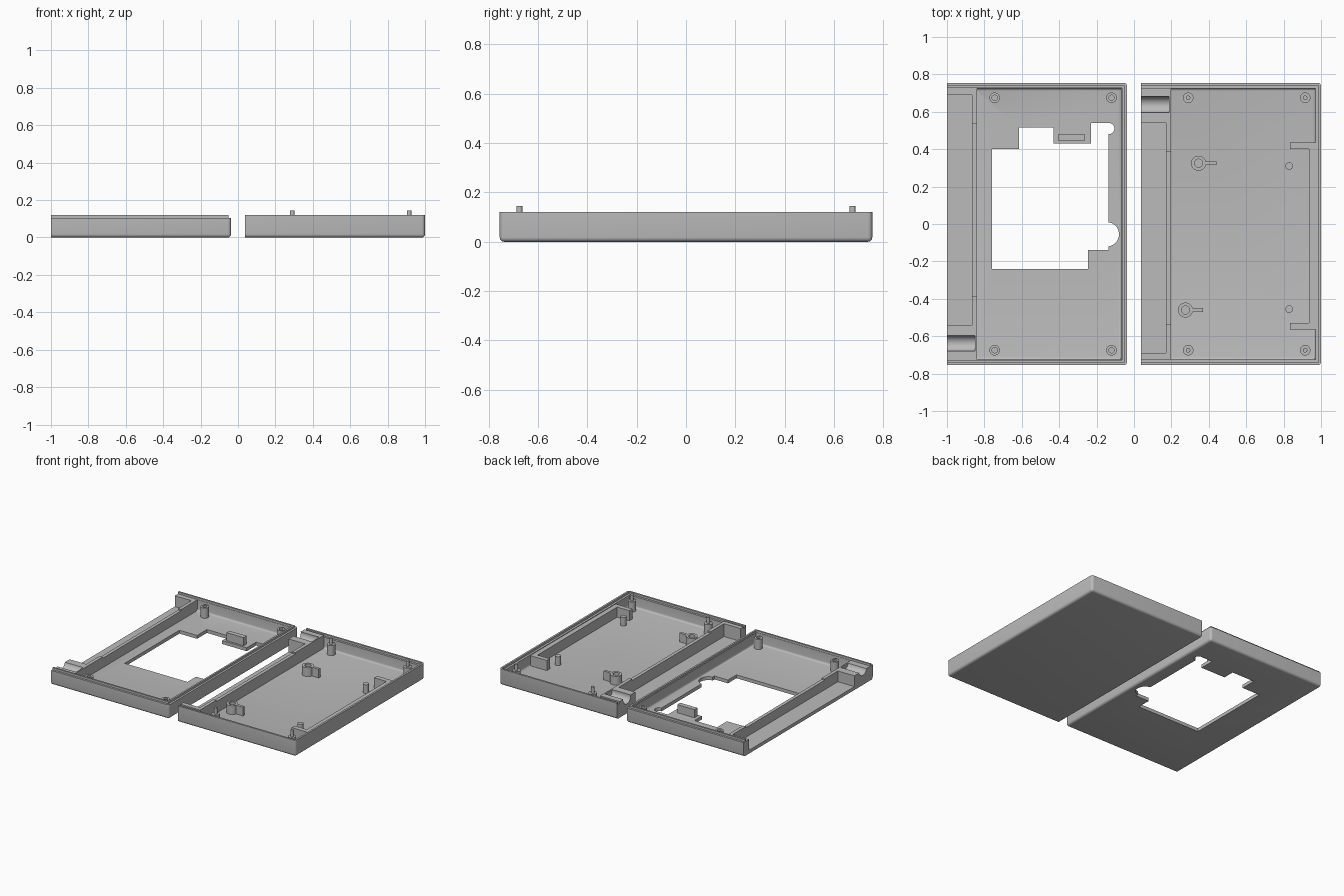
import bpy, bmesh, math
from mathutils import Vector, Matrix

if "Cube" in bpy.data.objects:
    bpy.data.objects.remove(bpy.data.objects["Cube"])

mat = bpy.data.materials.new("plain_grey")
mat.diffuse_color = (0.5, 0.5, 0.5, 1)
mat.use_nodes = True
mat.node_tree.nodes["Principled BSDF"].inputs["Base Color"].default_value = mat.diffuse_color

W, X0, X1, Y = 0.755, -1.0, -0.037, 0.755   # half-shell footprint
FLOOR = 0.025


def left(x, y):
    return x, y


def right(x, y):
    return x + 1.037, -y


def finish(name, bm, smooth=True):
    bmesh.ops.recalc_face_normals(bm, faces=bm.faces)
    me = bpy.data.meshes.new(name)
    bm.to_mesh(me)
    bm.free()
    me.materials.append(mat)
    ob = bpy.data.objects.new(name, me)
    bpy.context.collection.objects.link(ob)
    if smooth:
        shade(ob)
    return ob


def shade(ob):
    bpy.ops.object.select_all(action='DESELECT')
    ob.select_set(True)
    bpy.context.view_layer.objects.active = ob
    bpy.ops.object.shade_smooth_by_angle(angle=math.radians(30))


def box(name, place, xs, ys, zs, bevel=0, rule=None):
    """Box in left-shell coordinates; rule picks the edges to round."""
    a, b = place(xs[0], ys[0]), place(xs[1], ys[1])
    lo = Vector((min(a[0], b[0]), min(a[1], b[1]), zs[0]))
    hi = Vector((max(a[0], b[0]), max(a[1], b[1]), zs[1]))
    bm = bmesh.new()
    bmesh.ops.create_cube(bm, size=1, matrix=Matrix.Translation((lo + hi) / 2) @ Matrix.Diagonal((*(hi - lo), 1)))
    if bevel:
        edges = [e for e in bm.edges if rule((e.verts[0].co + e.verts[1].co) / 2, lo, hi)]
        bmesh.ops.bevel(bm, geom=edges, offset=bevel, segments=4, profile=0.5, affect='EDGES')
    return finish(name, bm)


def lathe(name, x, y, profile, steps=32):
    """Turn a closed (radius, z) outline around a vertical axis."""
    bm = bmesh.new()
    vs = [bm.verts.new((x + r, y, z)) for r, z in profile]
    es = [bm.edges.new((vs[i], vs[(i + 1) % len(vs)])) for i in range(len(vs))]
    bmesh.ops.spin(bm, geom=vs + es, cent=(x, y, 0), axis=(0, 0, 1), angle=2 * math.pi, steps=steps)
    bmesh.ops.remove_doubles(bm, verts=bm.verts, dist=1e-5)
    bmesh.ops.dissolve_degenerate(bm, edges=bm.edges, dist=1e-5)
    return finish(name, bm)


def tube(name, x, y, ro, ri, top):
    return lathe(name, x, y, [(ri, FLOOR + .005), (ri, top), (ro, top), (ro, .015), (0, .015), (0, FLOOR + .005)])


def post(name, x, y, r, z0, top):
    return lathe(name, x, y, [(0, z0), (r, z0), (r, top), (0, top)])


def cylinder(name, matrix, r, depth):
    bm = bmesh.new()
    bmesh.ops.create_cone(bm, cap_ends=True, segments=40, radius1=r, radius2=r, depth=depth, matrix=matrix)
    return finish(name, bm)


def cut(ob, cutter):
    m = ob.modifiers.new("cut", 'BOOLEAN')
    m.operation, m.object, m.solver = 'DIFFERENCE', cutter, 'EXACT'
    bpy.ops.object.select_all(action='DESELECT')
    bpy.context.view_layer.objects.active = ob
    ob.select_set(True)
    bpy.ops.object.modifier_apply(modifier=m.name)
    bpy.data.objects.remove(cutter)


def outer_edges(c, lo, hi):
    # bottom edges and far vertical corners; the open end stays square
    return c.x > lo.x + 1e-4 and (abs(c.z - lo.z) < 1e-4 or
                                  (c.x > hi.x - 1e-4 and abs(c.z - hi.z) > 1e-4))


def low_edges(c, lo, hi):
    return abs(c.z - lo.z) < 1e-4 and c.x > lo.x + 1e-4


def rim(place, inset, width, z0, z1):
    """Three strips following the closed sides, as (xs, ys, zs)."""
    i, j = inset, inset + width
    return [((X0, X1 - i), (Y - j, Y - i), (z0, z1)),
            ((X0, X1 - i), (-Y + j, -Y + i), (z0, z1)),
            ((X1 - j, X1 - i), (-Y + i, Y - i), (z0, z1))]


def make_shell(name, place, top):
    ob = box(name, place, (X0, X1), (-Y, Y), (0, top), 0.018, outer_edges)
    # main compartment, open side channel, lowered middle of the divider
    cut(ob, box("c", place, (-.84, X1 - .03), (-.725, .725), (FLOOR, .3), 0.014, low_edges))
    cut(ob, box("c", place, (-1.2, -.865), (-.54, .69), (FLOOR, .3)))
    cut(ob, box("c", place, (-.9, -.8), (-.385, .535), (top - .01, .3)))
    # round trough in the end block
    x, y = place(-1.0, -.638)
    cut(ob, cylinder("c", Matrix.Translation((x, y, .113)) @ Matrix.Rotation(math.pi / 2, 4, 'Y'), .043, .3))
    return ob


# ---- left half: window, lip, bosses ----
shell = make_shell("left_shell", left, .105)
outline = [(-.76, -.24), (-.245, -.24), (-.245, -.14), (-.135, -.14), (-.135, .54), (-.23, .54),
           (-.23, .43), (-.43, .43), (-.43, .515), (-.615, .515), (-.615, .4), (-.76, .4)]
bm = bmesh.new()
face = bm.faces.new([bm.verts.new((x, y, -.1)) for x, y in outline])
new = bmesh.ops.extrude_face_region(bm, geom=[face])
bmesh.ops.translate(bm, vec=(0, 0, .18), verts=[v for v in new['geom'] if isinstance(v, bmesh.types.BMVert)])
cut(shell, finish("c", bm))
for x, y, r in ((-.145, -.055, .065), (-.135, .51, .0301)):
    cut(shell, cylinder("c", Matrix.Translation((x, y, 0)), r, .16))
shade(shell)
for i, (xs, ys, zs) in enumerate(rim(left, .015, .013, .1, .12)):
    box(f"left_lip_{i}", left, xs, ys, zs)
box("left_support_block", left, (-.405, -.265), (.445, .48), (.015, .085))
for x in (-.745, -.12):
    for y in (-.675, .675):
        tube("left_boss", x, y, .028, .014, .1)

# ---- right half: rebate, pegs, mounts, bracket ----
shell = make_shell("right_shell", right, .12)
for xs, ys, zs in rim(right, .014, .017, .105, .2):
    cut(shell, box("c", right, (xs[0] - (.1 if xs[0] == X0 else 0), xs[1]), ys, zs))
shade(shell)
for x in (.29, .915):
    for y in (-.675, .675):
        post("right_boss", x, y, .028, .015, .1)
        post("right_peg", x, y, .012, .09, .145)


def plain(name, xs, ys, zs):
    return box(name, left, xs, ys, zs)


for x, y in ((.345, .325), (.275, -.46)):
    tube("screw_mount", x, y, .04, .022, .09)
    plain("screw_mount_fin", (x + .035, x + .095), (y - .01, y + .01), (.015, .09))
for y in (.31, -.455):
    post("locating_post", .83, y, .02, .015, .09)
plain("bracket_wall", (.935, .975), (-.53, .4), (.015, .1))
plain("bracket_end_back", (.835, .975), (.4, .435), (.015, .1))
plain("bracket_end_front", (.835, .975), (-.565, -.53), (.015, .1))
